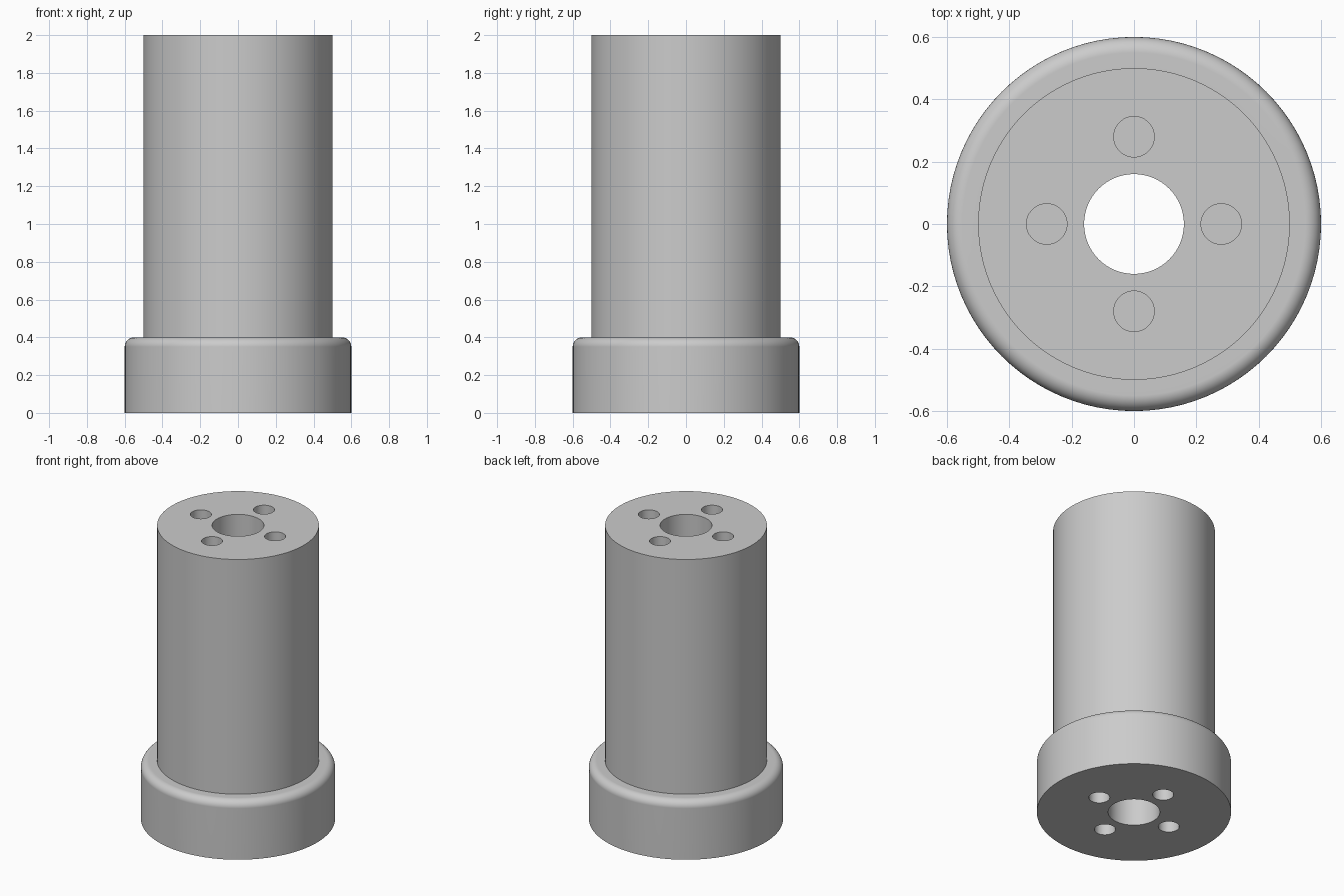
import bpy
import bmesh
import math

cube = bpy.data.objects.get("Cube")
if cube:
    bpy.data.objects.remove(cube, do_unlink=True)

# Dimensions
SIDES = 96
HEIGHT = 2.0
FLANGE_TOP = 0.4
FLANGE_R = 0.6
SHAFT_R = 0.5
BORE_R = 0.16
FILLET = 0.05
HOLE_R = 0.065
HOLE_RING = 0.28
HOLE_DEPTH = 0.4

# Single grey material
grey = bpy.data.materials.new("plain_grey")
grey.use_nodes = True
colour = (0.6, 0.6, 0.6, 1)
grey.diffuse_color = colour
grey.node_tree.nodes["Principled BSDF"].inputs["Base Color"].default_value = colour


def lathe(name, profile):
    """Revolve a closed (radius, height) profile around z."""
    bm = bmesh.new()
    verts = [bm.verts.new((r, 0, z)) for r, z in profile]
    edges = [bm.edges.new((a, b)) for a, b in zip(verts, verts[1:] + verts[:1])]
    bmesh.ops.spin(bm, geom=verts + edges, cent=(0, 0, 0), axis=(0, 0, 1),
                   angle=math.tau, steps=SIDES, use_merge=True)
    bmesh.ops.remove_doubles(bm, verts=bm.verts, dist=1e-5)
    bmesh.ops.recalc_face_normals(bm, faces=bm.faces)
    mesh = bpy.data.meshes.new(name)
    bm.to_mesh(mesh)
    bm.free()
    mesh.materials.append(grey)
    obj = bpy.data.objects.new(name, mesh)
    bpy.context.collection.objects.link(obj)
    return obj


# Flanged sleeve with a rounded flange rim and a bore right through
rim = [(FLANGE_R - FILLET + FILLET * math.cos(a), FLANGE_TOP - FILLET + FILLET * math.sin(a))
       for a in (i * math.pi / 16 for i in range(9))]
sleeve = lathe("flanged_sleeve", [(BORE_R, 0), (FLANGE_R, 0), *rim,
                                  (SHAFT_R, FLANGE_TOP), (SHAFT_R, HEIGHT), (BORE_R, HEIGHT)])

# Blind pin holes, four in each end
cutters = []
for z in (0, HEIGHT):
    for i in range(4):
        a = i * math.pi / 2
        bpy.ops.mesh.primitive_cylinder_add(
            vertices=48, radius=HOLE_R, depth=2 * HOLE_DEPTH,
            location=(HOLE_RING * math.cos(a), HOLE_RING * math.sin(a), z))
        cutter = bpy.context.object
        cutter.name = "pin_hole_cutter"
        cutter.hide_render = True
        cutter.data.materials.append(grey)
        cutters.append(cutter)

bpy.ops.object.select_all(action="DESELECT")
sleeve.select_set(True)
bpy.context.view_layer.objects.active = sleeve
for cutter in cutters:
    cut = sleeve.modifiers.new("pin_hole", "BOOLEAN")
    cut.operation = "DIFFERENCE"
    cut.solver = "EXACT"
    cut.object = cutter
    bpy.ops.object.modifier_apply(modifier=cut.name)
    bpy.data.objects.remove(cutter, do_unlink=True)

# Smooth round walls, crisp edges
bpy.ops.object.shade_smooth_by_angle(angle=math.radians(30))
normals = sleeve.modifiers.new("even_shading", "WEIGHTED_NORMAL")
normals.keep_sharp = True
